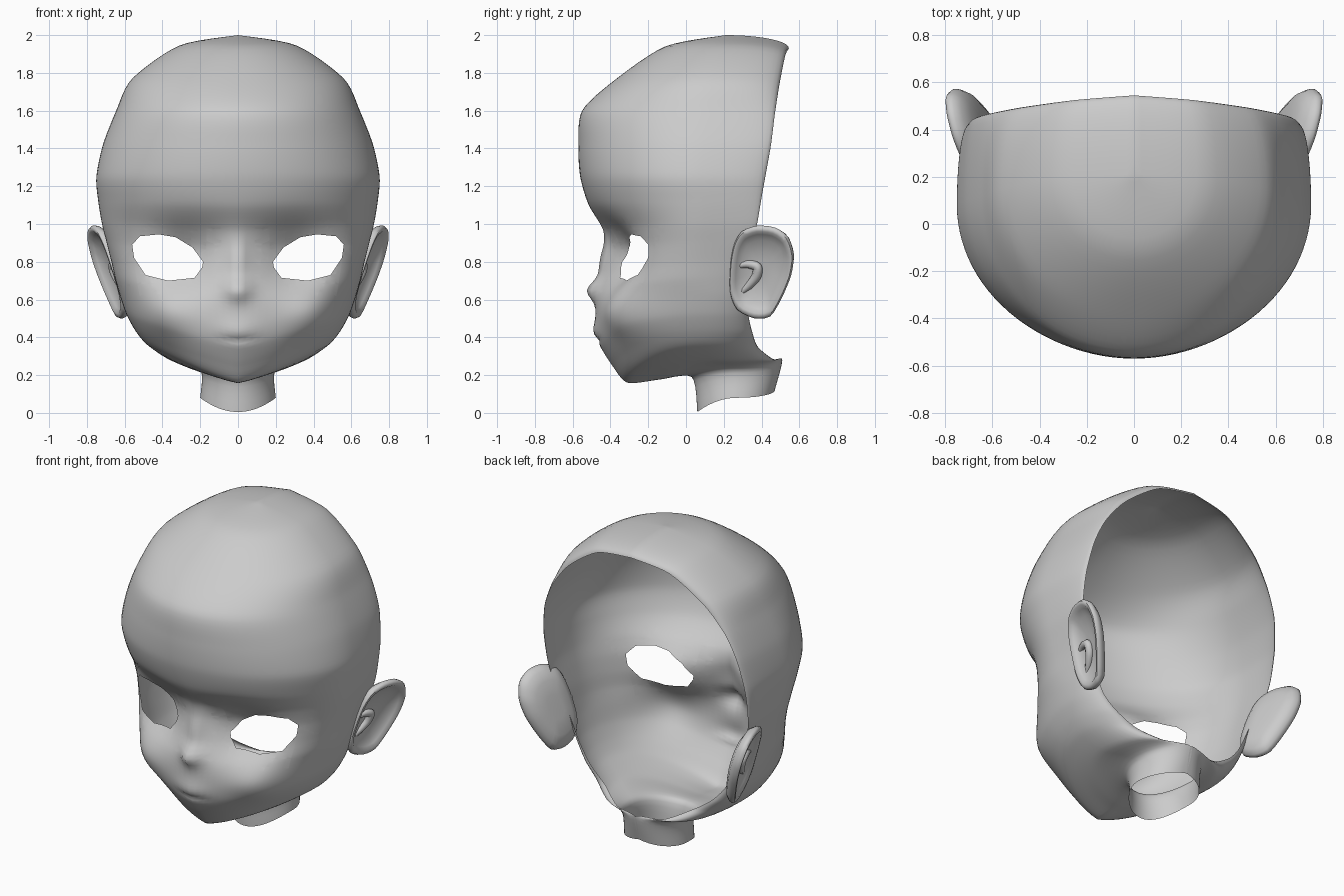
import bpy, bmesh
from math import sin, cos, pi, exp, radians
from mathutils import Vector

cube = bpy.data.objects.get("Cube")
if cube:
    bpy.data.objects.remove(cube)

# One plain grey for everything
grey = bpy.data.materials.new("plain grey")
grey.use_nodes = True
tone = (.6, .6, .6, 1)
grey.diffuse_color = tone
grey.node_tree.nodes["Principled BSDF"].inputs["Base Color"].default_value = tone


def finish(name, bm, angle=60):
    """Turn a bmesh into a smooth shaded object mirrored across x = 0."""
    mesh = bpy.data.meshes.new(name)
    bm.to_mesh(mesh)
    bm.free()
    obj = bpy.data.objects.new(name, mesh)
    bpy.context.collection.objects.link(obj)
    mesh.materials.append(grey)
    bpy.ops.object.select_all(action='DESELECT')
    obj.select_set(True)
    bpy.context.view_layer.objects.active = obj
    bpy.ops.object.shade_smooth_by_angle(angle=radians(angle))
    mirror = obj.modifiers.new("Mirror", 'MIRROR')
    mirror.merge_threshold = .0005
    return obj


def resample(points, steps, closed=False, tension=.4):
    """Smooth cubic path through the points."""
    pts = [Vector(p) for p in points]
    n = len(pts)

    def at(k):
        return pts[k % n] if closed else pts[max(0, min(n - 1, k))]
    out = []
    for k in range(n if closed else n - 1):
        a, b = at(k), at(k + 1)
        ta, tb = (b - at(k - 1)) * tension, (at(k + 2) - a) * tension
        for s in range(steps):
            u = s / steps
            h = u * u * (3 - 2 * u)
            out.append(a * (1 - h) + b * h + ta * (u * (1 - u) ** 2) - tb * (u * u * (1 - u)))
    if not closed:
        out.append(pts[-1])
    return out


def grid_faces(bm, rows, closed=False):
    for low, high in zip(rows, rows[1:]):
        n = len(low)
        for j in range(n if closed else n - 1):
            k = (j + 1) % n
            bm.faces.new((low[j], low[k], high[k], high[j]))


# Head shell: three guide lines, from the neck opening up to the crown
front_line = [(0, .06, .005), (0, .03, .19), (0, -.15, .175), (0, -.31, .16),
              (0, -.39, .25), (0, -.45, .35), (0, -.472, .45), (0, -.478, .6),
              (0, -.45, .75), (0, -.42, .88), (0, -.435, .97), (0, -.515, 1.1),
              (0, -.56, 1.25), (0, -.57, 1.42), (0, -.55, 1.6), (0, -.38, 1.76),
              (0, -.11, 1.94), (0, .21, 2)]
side_line = [(.2, .27, .08), (.2, .27, .23), (.36, .16, .28), (.48, .12, .36),
             (.54, .12, .43), (.59, .12, .52), (.625, .12, .62), (.65, .1, .71),
             (.67, .1, .8), (.695, .1, .9), (.72, .1, 1), (.74, .1, 1.12),
             (.75, .08, 1.25), (.715, .1, 1.42), (.645, .12, 1.6), (.56, .15, 1.77),
             (.31, .2, 1.945), (0, .21, 2)]
rim_line = [(0, .47, .12), (0, .51, .28), (.16, .46, .285), (.3, .38, .35),
            (.42, .35, .43), (.5, .33, .52), (.55, .33, .62), (.6, .33, .73),
            (.64, .34, .82), (.68, .36, .92), (.7, .38, 1.02), (.705, .4, 1.14),
            (.7, .42, 1.25), (.67, .45, 1.42), (.6, .47, 1.58), (.47, .495, 1.74),
            (.25, .525, 1.89), (0, .545, 1.93)]

# Soft face features: centre x, centre z, spread x, spread z, push along y
features = {
    "nose_tip": (0, .65, .065, .055, -.055),
    "nose_bridge": (0, .83, .045, .12, -.03),
    "eye_socket": (.29, .8, .18, .17, .115),
    "cheek": (.42, .52, .15, .14, -.06),
    "lips": (0, .43, .1, .06, -.02),
    "mouth_crease": (0, .385, .08, .015, .014),
}


def feature_push(x, z):
    return sum(d * exp(-((x - cx) / sx) ** 2 - ((z - cz) / sz) ** 2)
               for cx, cz, sx, sz, d in features.values())


FRONT, BACK, STEPS = 26, 10, 6
bm = bmesh.new()
rows = []
for f, s, r in zip(*(resample(line, STEPS) for line in (front_line, side_line, rim_line))):
    row = []
    # Jaw rows rise in a V, neck rows in a round bow
    rise = 2 - .8 * max(0, min(1, -f.y / .3))
    for j in range(FRONT + 1):
        a = j / FRONT * pi / 2
        x = s.x * sin(a)
        z = f.z + (s.z - f.z) * sin(a) ** rise
        y = s.y + (f.y - s.y) * cos(a)
        if f.y < -.3:
            fade = min(1, max(0, (z - .2) / .12))
            y += feature_push(x, z) * fade * min(1, cos(a) * 3)
        row.append(bm.verts.new((x, y, z)))
    for j in range(1, BACK + 1):
        a = j / BACK * pi / 2
        row.append(bm.verts.new((r.x + (s.x - r.x) * cos(a),
                                 s.y + (r.y - s.y) * sin(a),
                                 r.z + (s.z - r.z) * cos(a))))
    rows.append(row)
grid_faces(bm, rows)
bmesh.ops.remove_doubles(bm, verts=bm.verts[:], dist=.0004)

# Eye opening: trim the shell along a convex outline and drop the inside
eye = [Vector((x, 0, z)) for x, z in (
    (.185, .8), (.24, .875), (.33, .93), (.42, .945), (.52, .935), (.56, .89),
    (.55, .82), (.49, .73), (.37, .7), (.23, .715), (.19, .77))]
edges = [(a, (b - a).cross(Vector((0, 1, 0))).normalized())
         for a, b in zip(eye, eye[1:] + eye[:1])]
middle = sum(eye, Vector()) / len(eye)
edges = [(a, n if n.dot(middle - a) < 0 else -n) for a, n in edges]


def near_eye():
    found = []
    for face in bm.faces:
        c = face.calc_center_median()
        if c.y < 0 and .1 < c.x < .65 and .62 < c.z < 1.03:
            found.append(face)
    return found


for point, normal in edges:
    patch = bmesh.ops.triangulate(bm, faces=near_eye())["faces"]
    geom = set(patch)
    for f in patch:
        geom.update(f.edges)
        geom.update(f.verts)
    bmesh.ops.bisect_plane(bm, geom=list(geom), plane_co=point, plane_no=normal, dist=.00001)
hole = [f for f in near_eye()
        if all((f.calc_center_median() - p).dot(n) < 0 for p, n in edges)]
bmesh.ops.delete(bm, geom=hole, context='FACES')
finish("head_shell", bm)


# Ears: a tilted cup made of scaled copies of the ear outline
def ear_plane(y, z, lift=0):
    """Point on the slanted ear plane, lifted outward."""
    return Vector((.645 + .28 * (y - .25) + .3 * (z - .8), y, z)) + lift * Vector((.95, -.2, -.2))


outline = resample([(.3, .965), (.38, .995), (.475, .985), (.545, .935), (.575, .84),
                    (.56, .73), (.51, .61), (.45, .515), (.365, .505), (.275, .55),
                    (.235, .65), (.24, .8), (.26, .9)], 3, closed=True)
center = Vector((.395, .76))
# Ring scale and lift, from the back of the ear around the rim into the hollow
rings = [(.3, -.05), (.65, -.045), (.88, -.025), (.98, 0), (1, .02), (.96, .035),
         (.88, .035), (.8, .018), (.65, 0), (.4, -.015), (.2, -.018)]
bm = bmesh.new()
ear_rows = []
for scale, lift in rings:
    loop = [center + (p - center) * scale for p in outline]
    ear_rows.append([bm.verts.new(ear_plane(p.x, p.y, lift)) for p in loop])
grid_faces(bm, ear_rows, closed=True)
bm.faces.new(ear_rows[0])
bm.faces.new(ear_rows[-1])
bmesh.ops.recalc_face_normals(bm, faces=bm.faces[:])
finish("ears", bm)

# Inner ear folds: a tapered hook lying in the hollow
bm = bmesh.new()
hook = resample([(.25, .77), (.32, .785), (.375, .77), (.37, .72), (.33, .67), (.27, .62)], 4)
tube = []
for k, p in enumerate(hook):
    q = hook[min(k + 1, len(hook) - 1)] - hook[max(k - 1, 0)]
    across = Vector((-q.y, q.x)).normalized()
    size = .012 + .014 * sin(pi * k / (len(hook) - 1))
    tube.append([])
    for a in (i * pi / 4 for i in range(8)):
        side = p + across * size * cos(a)
        tube[-1].append(bm.verts.new(ear_plane(side.x, side.y, size * sin(a) - .01)))
grid_faces(bm, tube, closed=True)
bm.faces.new(tube[0])
bm.faces.new(tube[-1])
bmesh.ops.recalc_face_normals(bm, faces=bm.faces[:])
finish("ear_folds", bm)
